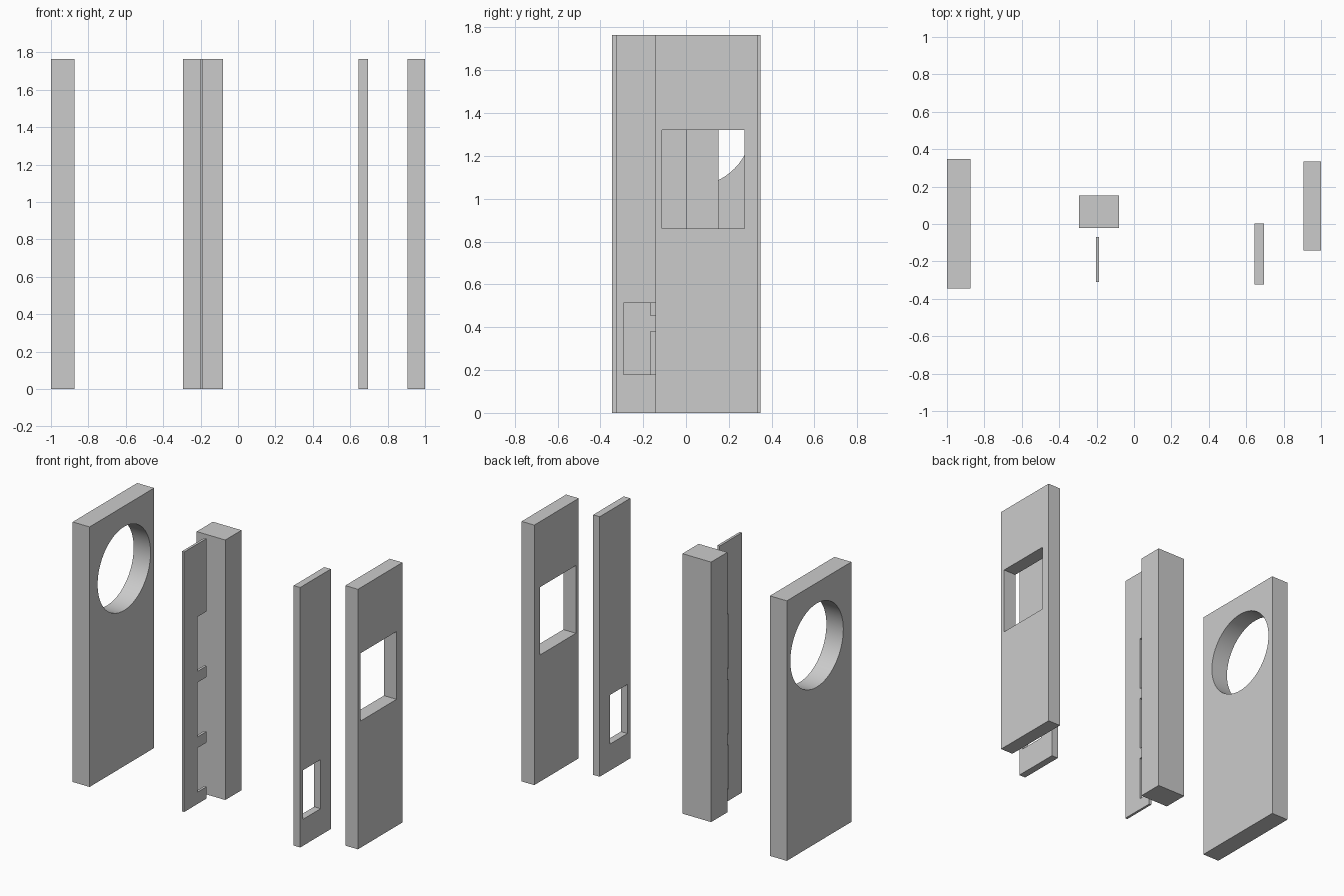
import bpy, bmesh
from math import cos, sin, tau, radians

if "Cube" in bpy.data.objects:
    bpy.data.objects.remove(bpy.data.objects["Cube"])

H = 1.765  # shared height


def rect(y0, y1, z0, z1):
    return [(y0, z0), (y1, z0), (y1, z1), (y0, z1)]


def circle(y, z, r, n=64):
    return [(y + r * cos(tau * i / n), z + r * sin(tau * i / n)) for i in range(n)]


def slab(name, x0, x1, outline, *holes):
    """Fill a y-z outline (minus holes) and extrude it along x."""
    bm = bmesh.new()
    edges = []
    for loop in (outline, *holes):
        vs = [bm.verts.new((x0, y, z)) for y, z in loop]
        edges += [bm.edges.new((vs[i - 1], vs[i])) for i in range(len(vs))]
    bmesh.ops.triangle_fill(bm, edges=edges, use_beauty=True, use_dissolve=False,
                            normal=(1, 0, 0))
    out = bmesh.ops.extrude_face_region(bm, geom=bm.faces[:])["geom"]
    bmesh.ops.translate(bm, vec=(x1 - x0, 0, 0),
                        verts=[g for g in out if isinstance(g, bmesh.types.BMVert)])
    bmesh.ops.recalc_face_normals(bm, faces=bm.faces[:])
    me = bpy.data.meshes.new(name)
    bm.to_mesh(me)
    bm.free()
    ob = bpy.data.objects.new(name, me)
    bpy.context.collection.objects.link(ob)
    return ob


# Wide panel with round opening
round_panel = slab("round_window_panel", -1.0, -0.873,
                   rect(-0.345, 0.347, 0, H), circle(0.025, 1.341, 0.284))
bpy.context.view_layer.objects.active = round_panel
round_panel.select_set(True)
bpy.ops.object.shade_smooth_by_angle(angle=radians(30))

# Solid post
slab("post", -0.295, -0.08, rect(-0.022, 0.152, 0, H))

# Thin strip with three notches in its rear edge
back, deep = -0.07, -0.165
profile = [(-0.31, 0), (back, 0)]
for z0, z1 in ((0.08, 0.38), (0.455, 0.825), (0.90, 1.27)):
    profile += [(back, z0), (deep, z0), (deep, z1), (back, z1)]
profile += [(back, H), (-0.31, H)]
slab("notched_strip", -0.204, -0.187, profile)

# Narrow panel with low rectangular opening
slab("low_window_panel", 0.645, 0.694, rect(-0.324, 0.004, 0, H),
     rect(-0.293, -0.105, 0.18, 0.513))

# Medium panel with high rectangular opening
slab("high_window_panel", 0.905, 1.0, rect(-0.142, 0.335, 0, H),
     rect(-0.112, 0.272, 0.86, 1.32))
